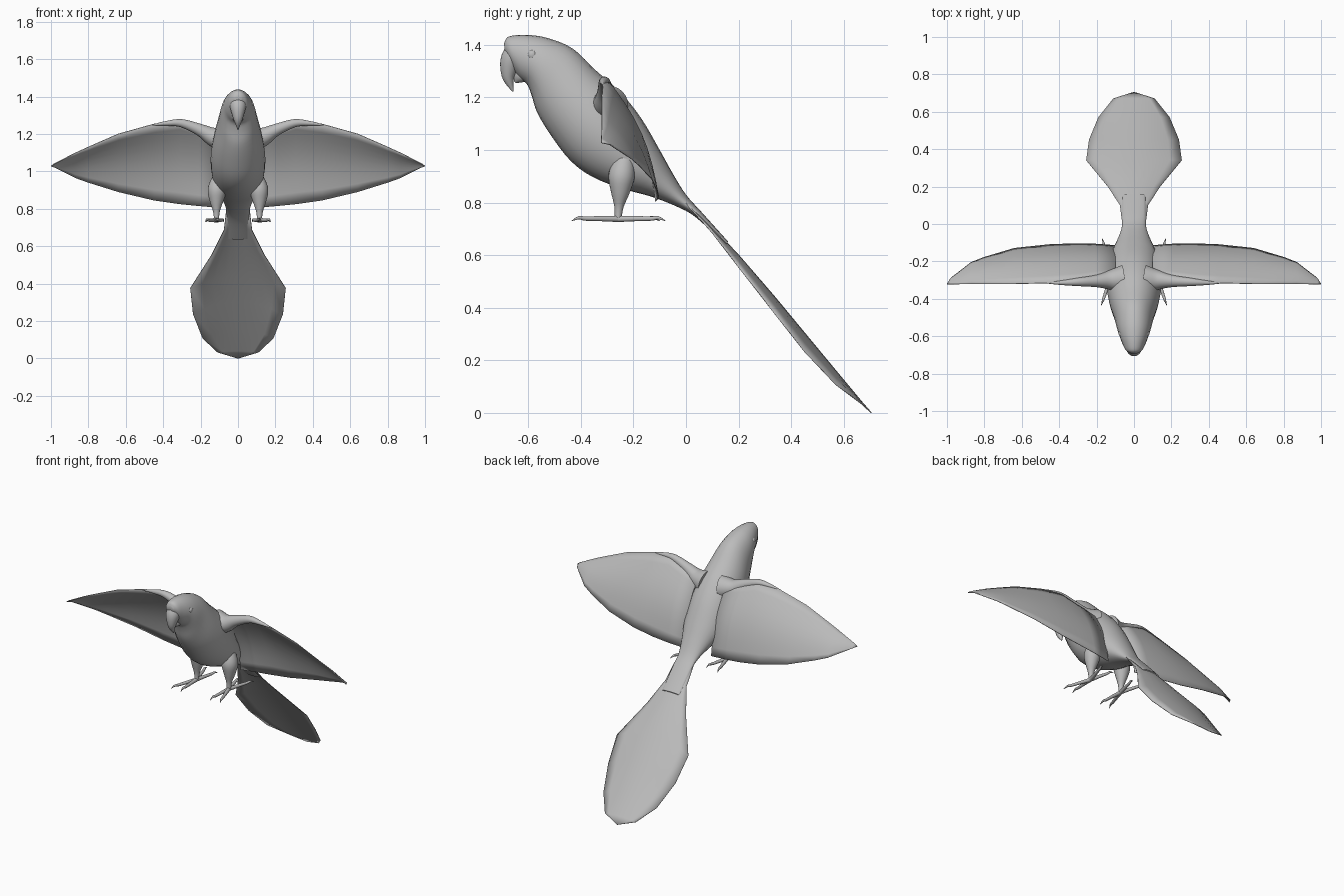
import bpy, math
from mathutils import Vector as V

if "Cube" in bpy.data.objects:
    bpy.data.objects.remove(bpy.data.objects["Cube"])

grey = bpy.data.materials.new("plain grey")
grey.diffuse_color = (0.5, 0.5, 0.5, 1)
grey.use_nodes = True
grey.node_tree.nodes["Principled BSDF"].inputs["Base Color"].default_value = grey.diffuse_color


def make(name, verts, faces, mirror=False, angle=50):
    mesh = bpy.data.meshes.new(name)
    mesh.from_pydata(verts, [], faces)
    mesh.materials.append(grey)
    ob = bpy.data.objects.new(name, mesh)
    bpy.context.collection.objects.link(ob)
    bpy.ops.object.select_all(action='DESELECT')
    ob.select_set(True)
    bpy.context.view_layer.objects.active = ob
    bpy.ops.object.mode_set(mode='EDIT')
    bpy.ops.mesh.select_all(action='SELECT')
    bpy.ops.mesh.remove_doubles(threshold=0.0005)
    bpy.ops.mesh.normals_make_consistent(inside=False)
    bpy.ops.object.mode_set(mode='OBJECT')
    bpy.ops.object.shade_smooth_by_angle(angle=math.radians(angle))
    if mirror:
        ob.modifiers.new("mirror", 'MIRROR')
    return ob


def smooth(rows, steps):
    """Catmull-Rom interpolation through rows of numbers."""
    out = []
    for i in range(len(rows) - 1):
        a, b, c, d = (rows[min(max(i + k, 0), len(rows) - 1)] for k in (-1, 0, 1, 2))
        for s in range(steps):
            t = s / steps
            out.append([0.5 * (2 * q + (r - p) * t + (2 * p - 5 * q + 4 * r - w) * t * t
                               + (3 * q - p - 3 * r + w) * t ** 3)
                        for p, q, r, w in zip(a, b, c, d)])
    return out + [list(rows[-1])]


def loft(name, rings, mirror=False):
    """Skin elliptical rings given as (centre, u, v)."""
    n = 24
    verts = [c + u * math.cos(2 * math.pi * k / n) + v * math.sin(2 * math.pi * k / n)
             for c, u, v in rings for k in range(n)]
    faces = [(i * n + k, i * n + (k + 1) % n, (i + 1) * n + (k + 1) % n, (i + 1) * n + k)
             for i in range(len(rings) - 1) for k in range(n)]
    faces += [tuple(range(n)), tuple(range(len(verts) - n, len(verts)))]
    return make(name, verts, faces, mirror)


def tube(name, rows, mirror=True, steps=4):
    """Round tapered limb through rows of x, y, z, radius."""
    rows = smooth(rows, steps)
    pts = [V(r[:3]) for r in rows]
    side = V((1, 0, 0)) if abs((pts[-1] - pts[0]).normalized().x) < 0.8 else V((0, 1, 0))
    rings = []
    for i, p in enumerate(pts):
        d = (pts[min(i + 1, len(pts) - 1)] - pts[max(i - 1, 0)]).normalized()
        u = (side - d * side.dot(d)).normalized()
        r = max(rows[i][3], 0.001)
        rings.append((p, u * r, d.cross(u) * r))
    return loft(name, rings, mirror)


def sheet(name, rows, mirror=False):
    """Thin plate from rows of points."""
    m = len(rows[0])
    faces = [(i * m + j, i * m + j + 1, (i + 1) * m + j + 1, (i + 1) * m + j)
             for i in range(len(rows) - 1) for j in range(m - 1)]
    ob = make(name, [p for r in rows for p in r], faces, mirror)
    sol = ob.modifiers.new("thickness", 'SOLIDIFY')
    sol.thickness, sol.offset = 0.004, 0
    return ob


# head and body: back y, z, belly y, z, half width
body = [(-.692, 1.405, -.69, 1.375, .02), (-.68, 1.428, -.665, 1.32, .045),
        (-.645, 1.437, -.635, 1.275, .062), (-.59, 1.437, -.605, 1.25, .078),
        (-.52, 1.424, -.588, 1.21, .092), (-.43, 1.385, -.565, 1.14, .106),
        (-.34, 1.30, -.51, 1.05, .13), (-.25, 1.22, -.44, .96, .145),
        (-.17, 1.12, -.36, .90, .143), (-.10, 1.00, -.25, .855, .125),
        (-.05, .91, -.14, .825, .092), (0, .83, -.04, .787, .066),
        (.06, .763, .04, .742, .062), (.16, .652, .15, .636, .06)]
loft("body", [(V((0, (a + c) / 2, (b + d) / 2)), V((w, 0, 0)), V((0, (a - c) / 2, (b - d) / 2)))
              for a, b, c, d, w in smooth(body, 4)])

# hooked upper beak and small lower beak
tube("upper_beak", [(0, -.64, 1.375, .046), (0, -.662, 1.345, .043), (0, -.673, 1.31, .034),
                    (0, -.675, 1.27, .021), (0, -.658, 1.222, .002)], False)
tube("lower_beak", [(0, -.61, 1.30, .035), (0, -.635, 1.275, .024), (0, -.65, 1.257, .004)], False)

# eyes
tube("eye", [(.06, -.585, 1.362, .02), (.072, -.585, 1.362, .018), (.08, -.585, 1.362, .010),
             (.082, -.585, 1.362, .001)])

# tail fan: y, half width, middle z, edge z
tail = [(0, .062, .812, .797), (.1, .075, .705, .685), (.2, .14, .60, .555),
        (.34, .255, .438, .375), (.45, .24, .305, .235), (.57, .19, .16, .108),
        (.67, .11, .04, .033), (.705, 0, 0, 0)]
sheet("tail", [[V((w * t / 4, y, e + (c - e) * (1 - (t / 4) ** 2))) for t in range(-4, 5)]
               for y, w, c, e in tail])

# cambered wings: x, leading y, z, trailing y, z
wing = [(.10, -.27, 1.21, -.115, .805), (.21, -.29, 1.24, -.107, .815),
        (.31, -.305, 1.275, -.105, .825), (.45, -.315, 1.253, -.11, .845),
        (.64, -.32, 1.20, -.13, .89), (.80, -.32, 1.13, -.178, .94),
        (.87, -.32, 1.098, -.205, .965), (.98, -.322, 1.042, -.29, 1.02), (1, -.322, 1.028, -.322, 1.028)]
rows = []
for x, ly, lz, ty, tz in wing:
    lead, trail = V((x, ly, lz)), V((x, ty, tz))
    chord = trail - lead
    bulge = V((0, -chord.z, chord.y)) * 0.075
    rows.append([lead + chord * (t / 8) + bulge * math.sin(math.pi * t / 8) for t in range(9)])
sheet("wing", rows, True)
tube("wing_arm", [(.06, -.295, 1.17, .075), (.13, -.30, 1.183, .052), (.20, -.305, 1.22, .033),
                  (.30, -.31, 1.257, .022), (.38, -.314, 1.257, .013), (.46, -.316, 1.247, .003)])

# legs and two-forward, two-back toes
tube("leg", [(.10, -.235, .96, .04), (.112, -.245, .90, .05), (.115, -.25, .84, .036),
             (.115, -.255, .785, .018), (.115, -.258, .74, .013)])
for name, x, y in (("outer_front_toe", .175, -.435), ("inner_front_toe", .105, -.435),
                   ("outer_back_toe", .17, -.078), ("inner_back_toe", .075, -.10)):
    path = [(0, .738, .012), (.35, .739, .010), (.7, .739, .008), (.85, .742, .006), (1, .73, .001)]
    tube(name, [(.115 + (x - .115) * t, -.258 + (y + .258) * t, z, r) for t, z, r in path])
